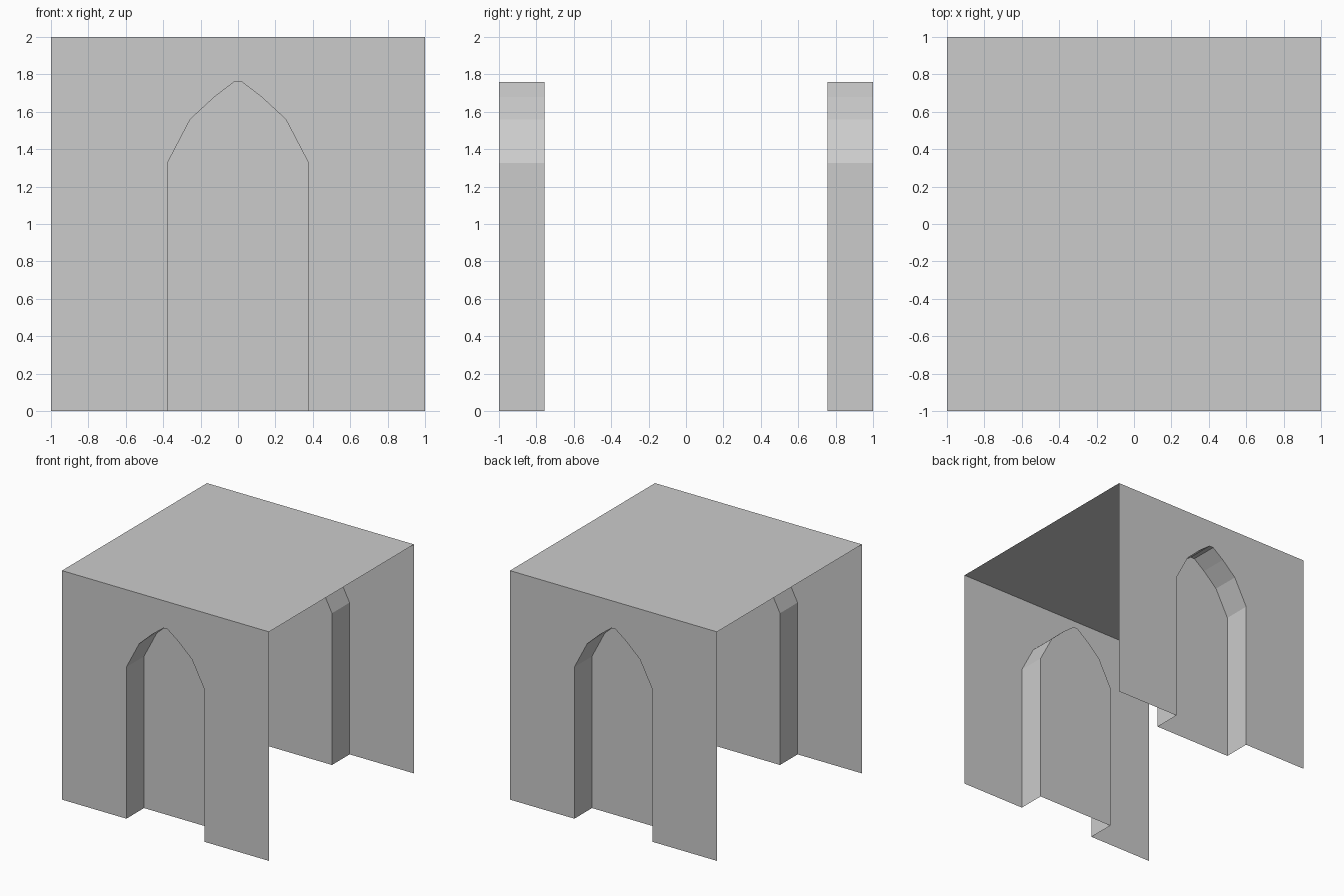
import bpy
import math

cube = bpy.data.objects.get("Cube")
if cube:
    bpy.data.objects.remove(cube, do_unlink=True)

HALF, HEIGHT, RECESS_Y = 1.0, 2.0, -0.757

stone = bpy.data.materials.new("grey_stone")
stone.use_nodes = True
stone.diffuse_color = (0.6, 0.6, 0.6, 1)
stone.node_tree.nodes["Principled BSDF"].inputs["Base Color"].default_value = (0.6, 0.6, 0.6, 1)


def add_part(name, verts, faces, turn=0.0):
    mesh = bpy.data.meshes.new(name)
    mesh.from_pydata(verts, [], faces)
    mesh.materials.append(stone)
    obj = bpy.data.objects.new(name, mesh)
    obj.rotation_euler.z = turn
    bpy.context.collection.objects.link(obj)
    return obj


# Pointed arch profile, left foot to right foot
half_arch = [(0.378, 0), (0.378, 1.325), (0.255, 1.56), (0.125, 1.68), (0.02, 1.76)]
arch = [(-x, z) for x, z in half_arch] + half_arch[::-1]
n = len(arch)

# Wall sheet around the arch opening, facing -y
outline = arch + [(HALF, 0), (HALF, HEIGHT), (-HALF, HEIGHT), (-HALF, 0)]
wall = [(x, -HALF, z) for x, z in outline]

# Recess: jambs and vault strips plus the blind panel behind
rim = [(x, -HALF, z) for x, z in arch]
inner = [(x, RECESS_Y, z) for x, z in arch]
strips = [(i, i + 1, n + i + 1, n + i) for i in range(n - 1)]
panel = tuple(reversed(range(n, 2 * n)))

for side, turn in (("front", 0.0), ("back", math.pi)):
    add_part(side + "_wall", wall, [tuple(range(len(wall)))], turn)
    add_part(side + "_arched_recess", rim + inner, strips + [panel], turn)

# Flat roof sheet
add_part("roof", [(-HALF, -HALF, HEIGHT), (HALF, -HALF, HEIGHT),
                  (HALF, HALF, HEIGHT), (-HALF, HALF, HEIGHT)], [(0, 1, 2, 3)])
